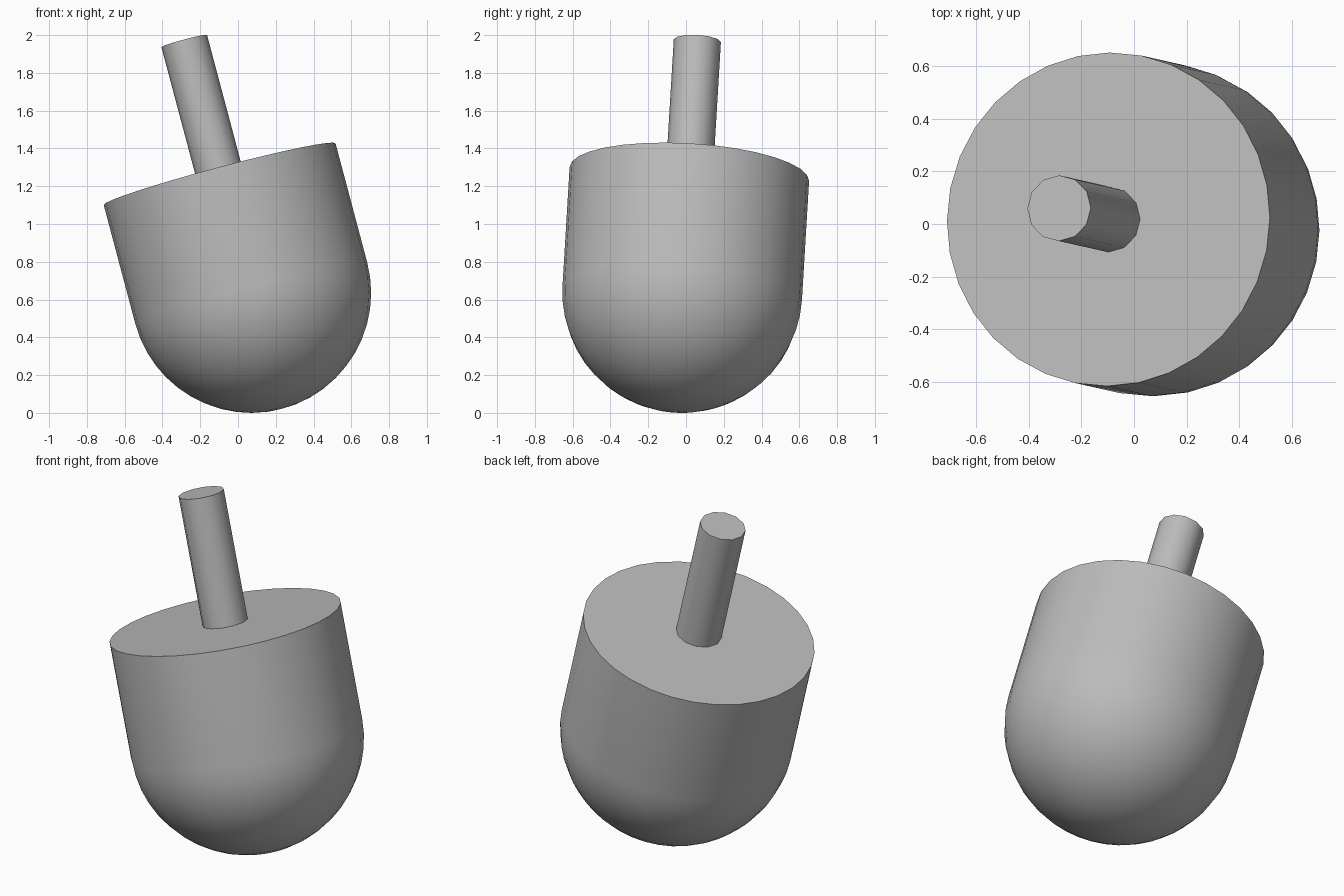
import bpy, bmesh, math
from mathutils import Vector

cube = bpy.data.objects.get("Cube")
if cube:
    bpy.data.objects.remove(cube, do_unlink=True)

# One plain grey for the whole toy
grey = bpy.data.materials.new("plain grey")
grey.use_nodes = True
colour = (0.5, 0.5, 0.5, 1)
grey.diffuse_color = colour
grey.node_tree.nodes["Principled BSDF"].inputs["Base Color"].default_value = colour

# The tilted axis starts at the centre of the round belly
belly_centre = Vector((0.07, -0.02, 0.635))
axis = Vector((-0.355, 0.08, 1.335)).normalized()
tilt = Vector((0, 0, 1)).rotation_difference(axis)
RADIUS = 0.635
RIM = 0.652
STEM_RADIUS = 0.125
STEM_TOP = 1.383


def lathe(name, profile, sides):
    """Turn a (radius, height) profile around the tilted axis."""
    bm = bmesh.new()
    points = [bm.verts.new((r, 0, h)) for r, h in profile]
    edges = [bm.edges.new(pair) for pair in zip(points, points[1:])]
    bmesh.ops.spin(bm, geom=points + edges, cent=(0, 0, 0), axis=(0, 0, 1),
                   angle=math.tau, steps=sides, use_merge=True)
    bmesh.ops.remove_doubles(bm, verts=bm.verts, dist=1e-4)
    # Close open rims with a single flat cap
    rims = [e for e in bm.edges if e.is_boundary]
    bmesh.ops.holes_fill(bm, edges=rims, sides=0)
    bmesh.ops.recalc_face_normals(bm, faces=bm.faces)
    mesh = bpy.data.meshes.new(name)
    bm.to_mesh(mesh)
    bm.free()
    mesh.materials.append(grey)
    obj = bpy.data.objects.new(name, mesh)
    bpy.context.collection.objects.link(obj)
    obj.location = belly_centre
    obj.rotation_mode = 'QUATERNION'
    obj.rotation_quaternion = tilt
    bpy.ops.object.select_all(action='DESELECT')
    obj.select_set(True)
    bpy.context.view_layer.objects.active = obj
    bpy.ops.object.shade_smooth_by_angle(angle=math.radians(40))
    return obj


# Body: half-sphere belly running into a straight wall with a flat top
RINGS = 12
belly = [(RADIUS * math.sin(a), -RADIUS * math.cos(a))
         for a in (i * math.pi / 2 / RINGS for i in range(RINGS + 1))]
lathe("body", belly + [(RADIUS, RIM)], 32)

# Stem: thin rod standing on the flat top
lathe("stem", [(STEM_RADIUS, RIM - 0.01), (STEM_RADIUS, STEM_TOP)], 12)
